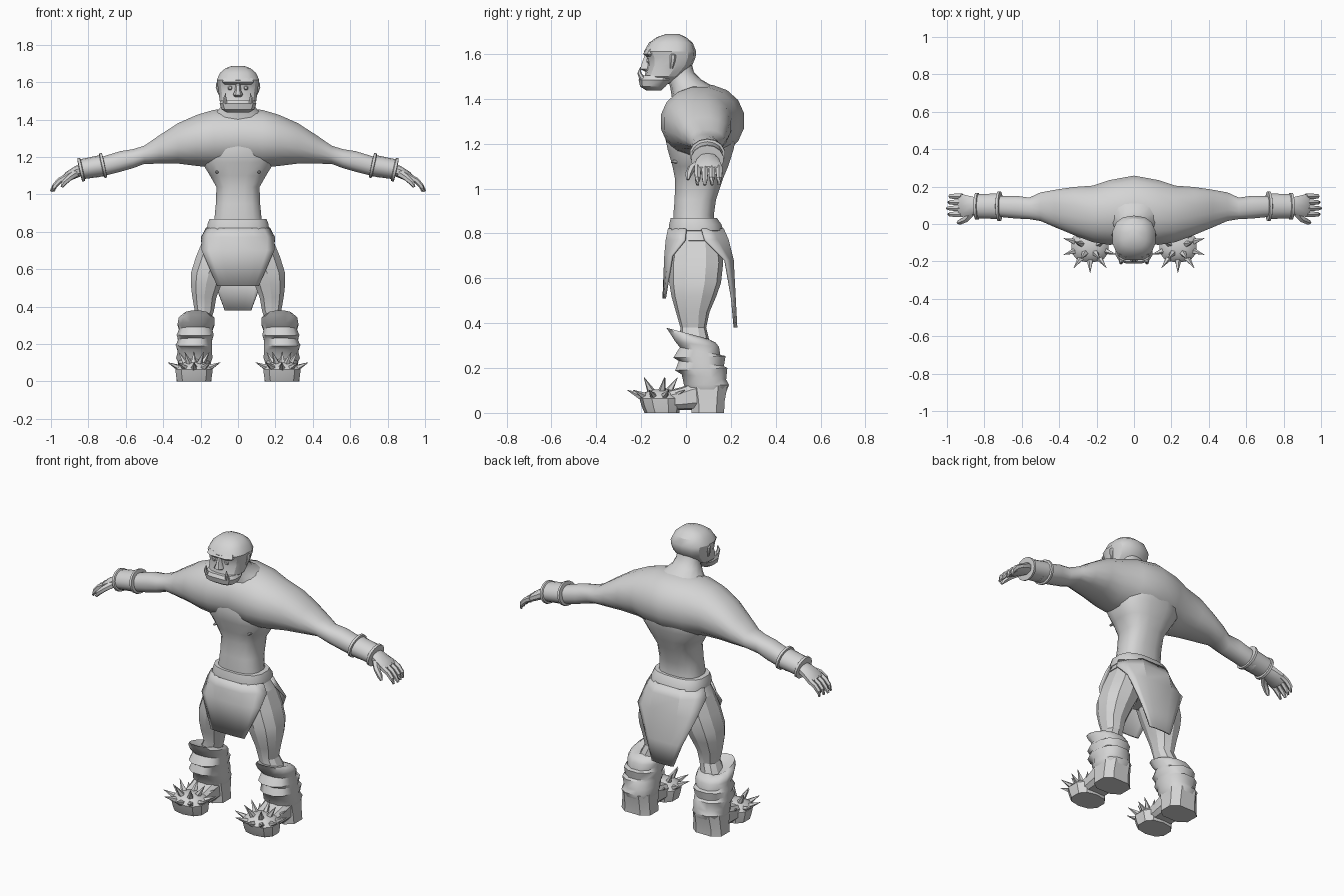
import bpy, bmesh, math
from mathutils import Vector

grey = bpy.data.materials.new("plain_grey")
grey.diffuse_color = (0.66, 0.66, 0.66, 1)


def ring(c, u, v, n=12, p=1.0):
    """Closed superellipse section; p below 1 is squarer."""
    c, u, v = Vector(c), Vector(u), Vector(v)
    pts = []
    for i in range(n):
        a = 2 * math.pi * (i + 0.5) / n
        s, t = math.cos(a), math.sin(a)
        pts.append(c + u * math.copysign(abs(s) ** p, s) + v * math.copysign(abs(t) ** p, t))
    return pts


def finish(name, bm, mirror, angle=35):
    if mirror:
        geo = bmesh.ops.duplicate(bm, geom=bm.verts[:] + bm.edges[:] + bm.faces[:])["geom"]
        for v in geo:
            if isinstance(v, bmesh.types.BMVert):
                v.co.x *= -1
    bmesh.ops.recalc_face_normals(bm, faces=bm.faces[:])
    me = bpy.data.meshes.new(name)
    bm.to_mesh(me)
    bm.free()
    me.materials.append(grey)
    ob = bpy.data.objects.new(name, me)
    bpy.context.collection.objects.link(ob)
    bpy.context.view_layer.objects.active = ob
    ob.select_set(True)
    bpy.ops.object.shade_smooth_by_angle(angle=math.radians(angle))
    ob.select_set(False)
    return ob


def skin(bm, rings):
    """Bridge sections and cap both ends."""
    vs = [[bm.verts.new(p) for p in r] for r in rings]
    n = len(vs[0])
    for a, b in zip(vs, vs[1:]):
        for i in range(n):
            j = (i + 1) % n
            bm.faces.new((a[i], a[j], b[j], b[i]))
    bm.faces.new(vs[0])
    bm.faces.new(vs[-1])


def loft(name, rings, mirror=False, angle=35):
    bm = bmesh.new()
    skin(bm, rings)
    return finish(name, bm, mirror, angle)


def zring(z, x0, x1, y0, y1, n=12, p=0.8, tilt=0):
    return ring(((x0 + x1) / 2, (y0 + y1) / 2, z), ((x1 - x0) / 2, 0, 0), (0, (y1 - y0) / 2, tilt), n, p)


def xring(x, top, bot, y0, y1, n=12, p=0.85):
    return ring((x, (y0 + y1) / 2, (top + bot) / 2), (0, (y1 - y0) / 2, 0), (0, 0, (top - bot) / 2), n, p)


def tube(bm, pts, radii, n=6):
    pts = [Vector(p) for p in pts]
    rings = []
    for i, p in enumerate(pts):
        d = (pts[min(i + 1, len(pts) - 1)] - pts[max(i - 1, 0)]).normalized()
        u = d.cross(Vector((0, 0, 1)) if abs(d.z) < 0.9 else Vector((0, 1, 0))).normalized()
        rings.append(ring(p, u * radii[i], d.cross(u) * radii[i], n))
    skin(bm, rings)


# Torso
loft("torso", [zring(z, -w, w, a, b, 16, 0.75) for z, w, a, b in [
    (0.80, .14, -.055, .14), (0.88, .127, -.058, .125), (0.95, .12, -.052, .135), (1.04, .117, -.05, .165),
    (1.10, .152, -.062, .19), (1.17, .195, -.083, .213), (1.24, .19, -.098, .228), (1.32, .12, -.08, .22)]], angle=50)

# Chest, shoulders and arms as one span
half = [(.0, 1.465, 1.14, -.1, .262), (.13, 1.455, 1.14, -.115, .238), (.22, 1.428, 1.15, -.1, .208),
        (.32, 1.383, 1.163, -.062, .2), (.42, 1.318, 1.163, -.02, .185), (.5, 1.262, 1.163, .015, .17),
        (.56, 1.243, 1.14, .025, .142), (.63, 1.232, 1.12, .028, .152), (.75, 1.195, 1.09, .04, .15)]
span = [(-s[0],) + s[1:] for s in half[:0:-1]] + half
loft("chest_and_arms", [xring(*s, n=16, p=.97 if abs(s[0]) < .25 else .88) for s in span], angle=40)

# Neck blending into the upper back, and head
loft("neck", [zring(z, -w, w, a, b, 14, .9) for z, w, a, b in [
    (1.38, .18, -.06, .215), (1.42, .145, -.065, .18), (1.45, .11, -.07, .13), (1.485, .078, -.08, .07),
    (1.52, .068, -.09, .035), (1.56, .068, -.1, .025)]], angle=60)
loft("head", [zring(z, -w, w, a, b, 14, 0.8) for z, w, a, b in [
    (1.465, .07, -.175, -.08), (1.50, .1, -.185, -.02), (1.55, .106, -.172, .028), (1.585, .112, -.176, .043),
    (1.612, .116, -.187, .045), (1.65, .098, -.165, .03), (1.675, .068, -.13, .0), (1.688, .03, -.09, -.03)]], angle=28)
loft("jaw", [zring(z, -w, w, a, b, 12, 0.65) for z, w, a, b in [
    (1.437, .06, -.178, -.11), (1.455, .09, -.206, -.09), (1.485, .1, -.213, -.06), (1.503, .092, -.203, -.05)]])
loft("brow", [zring(z, -w, w, a, -.1, 8, 0.6) for z, w, a in [
    (1.588, .075, -.178), (1.6, .088, -.194), (1.622, .08, -.178)]])
loft("nose", [zring(z, -w, w, a, -.14, 8, 0.8) for z, w, a in [
    (1.522, .02, -.185), (1.533, .028, -.206), (1.555, .018, -.2), (1.595, .012, -.185)]])
bm = bmesh.new()
tube(bm, [(.068, -.195, 1.49), (.07, -.208, 1.515), (.066, -.203, 1.542)], [.013, .009, .001], 6)
finish("tusks", bm, True)
bm = bmesh.new()
tube(bm, [(.042, -.165, 1.57), (.042, -.176, 1.57)], [.014, .008], 8)
finish("eyes", bm, True)
loft("ears", [zring(z, .09, x, -.072, b, 8) for z, x, b in [
    (1.535, .106, -.058), (1.57, .12, -.046), (1.595, .119, -.043), (1.606, .105, -.055)]], True)

# Nipple studs
bm = bmesh.new()
tube(bm, [(.112, -.04, 1.12), (.112, -.066, 1.12)], [.009, .006], 8)
finish("chest_studs", bm, True)

# Bracers with a thin tilted rim at each end
loft("bracers", [ring((x, .095, z), (.0, ry, 0), (rz * .22, 0, rz), 14) for x, z, ry, rz in [
    (.712, 1.157, .055, .045), (.714, 1.157, .08, .066), (.727, 1.154, .08, .066), (.73, 1.153, .07, .056),
    (.83, 1.136, .066, .053), (.833, 1.134, .073, .062), (.846, 1.13, .073, .062), (.848, 1.129, .045, .035)]], True)

# Hands: palm, four curled fingers and a thumb
bm = bmesh.new()
skin(bm, [xring(*s, n=10) for s in [(.83, 1.165, 1.10, .06, .14), (.87, 1.152, 1.085, .045, .15),
                                  (.92, 1.12, 1.065, .035, .162), (.94, 1.098, 1.06, .04, .16)]])
for i in range(4):
    y = .052 + i * .032
    tip = 1.0 - .008 * abs(i - 1)
    tube(bm, [(.92, y, 1.092), (.955, y, 1.073), (.98, y, 1.045), (tip, y, 1.016)], [.017, .016, .014, .007])
tube(bm, [(.87, .06, 1.11), (.9, .025, 1.09), (.93, .01, 1.062), (.942, .008, 1.04)], [.022, .018, .015, .007])
finish("hands", bm, True)

# Belt and hips
loft("belt", [zring(z, -w, w, a, b, 16, 0.75) for z, w, a, b in [
    (.81, .155, -.065, .15), (.812, .168, -.08, .168), (.84, .166, -.077, .16),
    (.868, .155, -.07, .14), (.87, .125, -.055, .12)]])
loft("hips", [zring(z, -w, w, a, b, 16, 0.75) for z, w, a, b in [
    (.63, .08, -.03, .12), (.70, .15, -.045, .15), (.765, .178, -.06, .158), (.768, .19, -.066, .165),
    (.82, .16, -.066, .152)]])


# Loincloth flaps, bent around the hips
def flap(name, rows):
    bm = bmesh.new()
    grid = []
    for z, w, yc, ye in rows:
        grid.append([bm.verts.new((w * t, yc + (ye - yc) * (max(0, abs(t) - .45) / .55) ** 1.6, z))
                     for t in (-1, -.8, -.45, .45, .8, 1)])
    for a, b in zip(grid, grid[1:]):
        for i in range(5):
            bm.faces.new((a[i], a[i + 1], b[i + 1], b[i]))
    ob = finish(name, bm, False, 25)
    m = ob.modifiers.new("thickness", "SOLIDIFY")
    m.thickness, m.offset = .01, 0


flap("front_flap", [(.82, .168, -.076, .0), (.77, .194, -.086, -.005), (.70, .192, -.092, -.062), (.51, .11, -.1, -.094)])
flap("back_flap", [(.82, .168, .164, .07), (.77, .194, .186, .085), (.68, .192, .208, .175), (.51, .118, .217, .205), (.38, .07, .224, .217)])

# Legs
loft("legs", [zring(z, a, b, c, d, 10, .85) for z, a, b, c, d in [
    (.30, .15, .27, -.03, .11), (.38, .126, .234, -.025, .09), (.45, .113, .247, -.045, .105), (.52, .085, .256, -.065, .135),
    (.58, .055, .256, -.075, .156), (.67, .015, .228, -.075, .166), (.77, .01, .185, -.06, .155)]], True, 28)

# Baggy boot shafts with uneven folds and a tilted cuff
loft("boot_shafts", [zring(z, x - w, x + w, a, b, 12, .85, t) for z, x, w, a, b, t in [
    (.09, .232, .085, .01, .18, 0), (.125, .234, .1, -.012, .195, .0), (.16, .23, .094, -.022, .182, -.012),
    (.195, .236, .1, -.052, .188, .006), (.22, .23, .093, -.035, .172, -.012), (.25, .229, .102, -.06, .18, .004),
    (.275, .226, .091, -.03, .156, -.018), (.305, .224, .102, -.05, .15, -.012),
    (.335, .222, .098, -.075, .135, -.022), (.355, .224, .072, -.09, .1, -.025), (.34, .22, .05, -.05, .08, -.02)]], True, 50)

# Feet: heel block, instep and spiked toe
loft("heels", [zring(z, a, b, c, d, 8, .7) for z, a, b, c, d in [
    (0, .135, .335, .02, .174), (.05, .14, .33, .018, .176), (.12, .14, .325, .0, .19)]], True)
loft("insteps", [ring((.235, y, (t + .012) / 2), (w, 0, 0), (0, 0, (t - .012) / 2), 10, .6) for y, w, t in [
    (-.08, .075, .1), (-.02, .078, .115), (.04, .085, .14), (.09, .08, .14)]], True)
loft("toe_caps", [zring(z, .235 - w, .235 + w, -.12 - d, -.12 + e, 10, .8) for z, w, d, e in [
    (0, .094, .065, .09), (.03, .1, .078, .094), (.065, .104, .088, .094), (.088, .085, .07, .075),
    (.105, .045, .035, .045)]], True)
bm = bmesh.new()
for count, el, turn in ((10, 24, .31), (5, 58, .3)):
    for i in range(count):
        a = 2 * math.pi * i / count + turn
        e = math.radians(el)
        d = Vector((math.cos(a) * math.cos(e), math.sin(a) * math.cos(e), math.sin(e)))
        base = Vector((.235 + d.x * .085, -.12 + d.y * .078, .05 + d.z * .05))
        tube(bm, [base, base + d * .078], [.019, .0008], 5)
finish("toe_spikes", bm, True)
